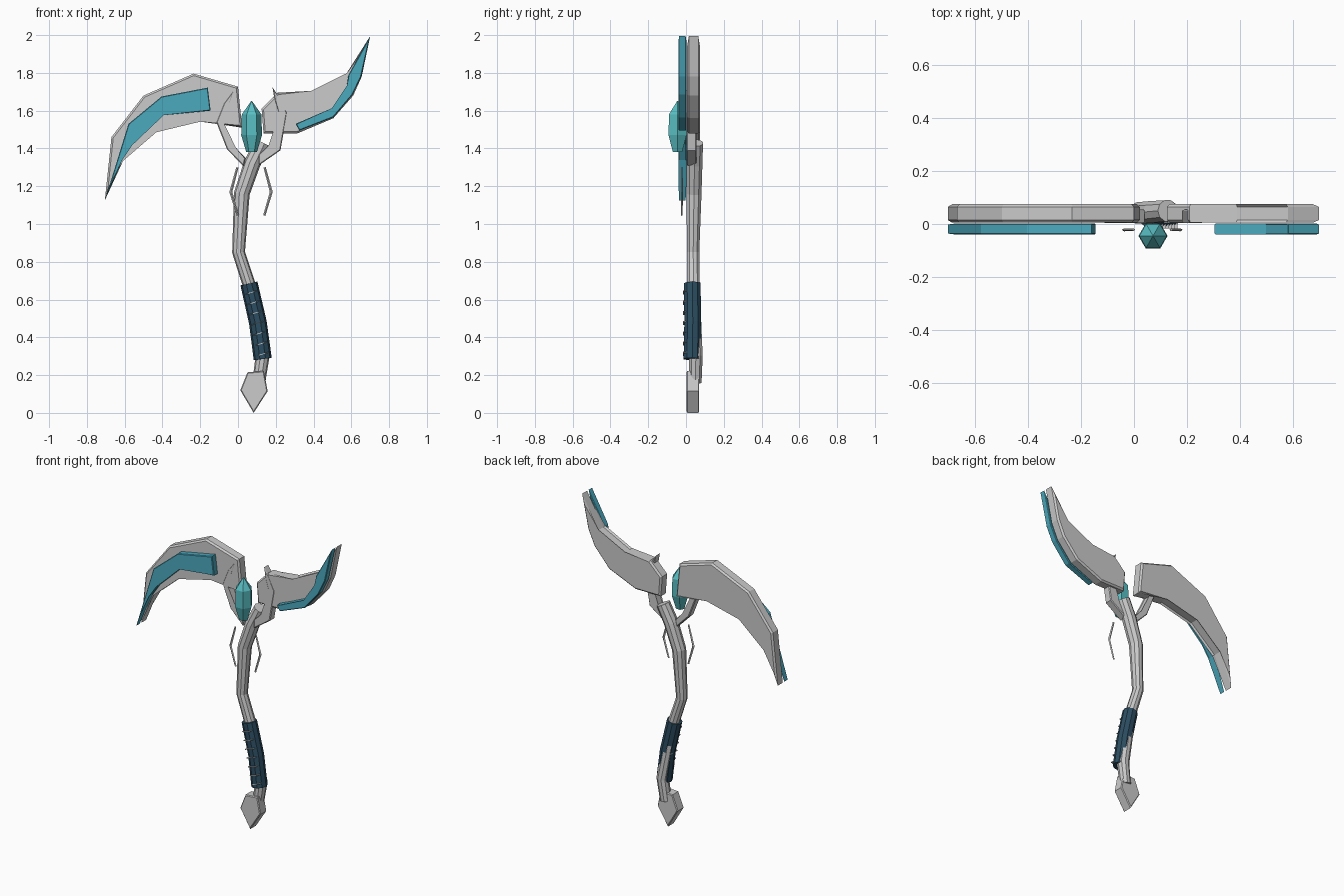
import bpy, bmesh, math
from mathutils import Vector

if "Cube" in bpy.data.objects:
    bpy.data.objects.remove(bpy.data.objects["Cube"])


def material(name, rgb):
    m = bpy.data.materials.new(name)
    m.diffuse_color = (*rgb, 1)
    m.use_nodes = True
    m.node_tree.nodes["Principled BSDF"].inputs["Base Color"].default_value = m.diffuse_color
    return m


CYAN = material("cyan", (0.07, 0.40, 0.52))
BRIGHT = material("bright_cyan", (0.10, 0.52, 0.55))
NAVY = material("navy", (0.025, 0.075, 0.12))


def finish(bm, name, mat=None):
    bmesh.ops.recalc_face_normals(bm, faces=bm.faces)
    mesh = bpy.data.meshes.new(name)
    bm.to_mesh(mesh)
    bm.free()
    ob = bpy.data.objects.new(name, mesh)
    bpy.context.collection.objects.link(ob)
    if mat:
        mesh.materials.append(mat)
    return ob


def plate(name, outline, y0, y1, mat=None, bevel=0.0):
    """Extrude an x-z outline from y0 to y1, chamfering both rims."""
    bm = bmesh.new()
    front = [bm.verts.new((x, y0, z)) for x, z in outline]
    back = [bm.verts.new((x, y1, z)) for x, z in outline]
    caps = [bm.faces.new(front), bm.faces.new(back[::-1])]
    n = len(outline)
    for i in range(n):
        j = (i + 1) % n
        bm.faces.new((front[i], back[i], back[j], front[j]))
    if bevel:
        rims = [e for f in caps for e in f.edges]
        bmesh.ops.bevel(bm, geom=rims, offset=bevel, segments=1,
                        affect='EDGES', clamp_overlap=True)
    return finish(bm, name, mat)


def tube(name, path, sides=10, mat=None, flat=1.0):
    """Loft rings along (x, y, z, radius) points; flat squashes in y."""
    pts = [Vector(p[:3]) for p in path]
    bm = bmesh.new()
    rings = []
    for i, p in enumerate(pts):
        t = (pts[min(i + 1, len(pts) - 1)] - pts[max(i - 1, 0)]).normalized()
        side = Vector((0, 1, 0)).cross(t).normalized()
        up = t.cross(side)
        r = path[i][3]
        ring = []
        for k in range(sides):
            a = 2 * math.pi * k / sides
            ring.append(bm.verts.new(p + side * r * math.cos(a)
                                     + up * r * flat * math.sin(a)))
        rings.append(ring)
    for a, b in zip(rings, rings[1:]):
        for k in range(sides):
            m = (k + 1) % sides
            bm.faces.new((a[k], a[m], b[m], b[k]))
    bm.faces.new(rings[0][::-1])
    bm.faces.new(rings[-1])
    return finish(bm, name, mat)


# Curved blades
plate("left_blade", [(-.705, 1.125), (-.67, 1.46), (-.50, 1.68), (-.235, 1.796),
                     (0, 1.727), (.022, 1.51), (-.20, 1.552), (-.437, 1.495),
                     (-.617, 1.34)], .005, .075, bevel=.010)
plate("right_blade", [(.70, 1.995), (.582, 1.79), (.39, 1.695), (.21, 1.695),
                      (.125, 1.61), (.135, 1.48), (.315, 1.48), (.505, 1.56),
                      (.61, 1.68), (.655, 1.78)], .005, .075, bevel=.010)

# Cyan cutting edges
plate("left_edge", [(-.705, 1.125), (-.58, 1.53), (-.405, 1.675), (-.16, 1.722),
                    (-.145, 1.60), (-.395, 1.58), (-.563, 1.42), (-.617, 1.34)],
      -.04, .002, CYAN, .004)
plate("right_edge", [(.70, 1.995), (.585, 1.79), (.58, 1.73), (.50, 1.61),
                     (.305, 1.53), (.325, 1.495), (.505, 1.565), (.607, 1.685),
                     (.652, 1.78)], -.04, .002, CYAN, .004)

# Prongs holding the blades
plate("left_prong", [(-.015, 1.72), (-.075, 1.64), (-.115, 1.54), (-.058, 1.395),
                     (.03, 1.305), (.04, 1.35), (-.015, 1.40), (-.083, 1.54),
                     (-.05, 1.63)], .003, .055, bevel=.005)
plate("right_prong", [(.182, 1.725), (.215, 1.675), (.26, 1.59), (.225, 1.39),
                      (.11, 1.31), (.11, 1.37), (.165, 1.41), (.225, 1.585),
                      (.195, 1.65)], .003, .055, bevel=.005)

# Bent shaft, grip and pommel
tube("shaft", [(.11, .05, .16, .034), (.13, .052, .30, .038), (.065, .04, .66, .035),
               (.003, .038, .85, .034), (.02, .042, 1.16, .042),
               (.075, .045, 1.32, .044), (.128, .05, 1.43, .042)])
tube("grip", [(.131, .033, .285, .048), (.105, .036, .48, .047),
              (.058, .033, .685, .046)], mat=NAVY)
plate("pommel", [(.05, .215), (.137, .222), (.157, .115), (.083, 0), (.012, .12)],
      .003, .07, bevel=.005)

# Thin wrap bands across the front of the grip
for i in range(7):
    z = .31 + i * .054
    x = .135 - i * .011
    plate(f"wrap_band_{i + 1}", [(x - .03, z - .008), (x + .03, z + .010),
                                 (x + .03, z + .014), (x - .03, z - .004)],
          -.017, .005)

# Floating thin side wires, mirrored about the head axis
for name, s in (("left_wire", -1), ("right_wire", 1)):
    tube(name, [(.069 + s * .072, -.022, 1.30, .006), (.069 + s * .107, -.022, 1.17, .008),
                (.069 + s * .070, -.022, 1.045, .006)], sides=4, flat=.7)

# Hexagonal gem
tube("gem", [(.072, -.045, 1.38, .028), (.072, -.045, 1.47, .055),
             (.072, -.045, 1.58, .052), (.072, -.045, 1.65, .003)],
     sides=6, mat=BRIGHT)
